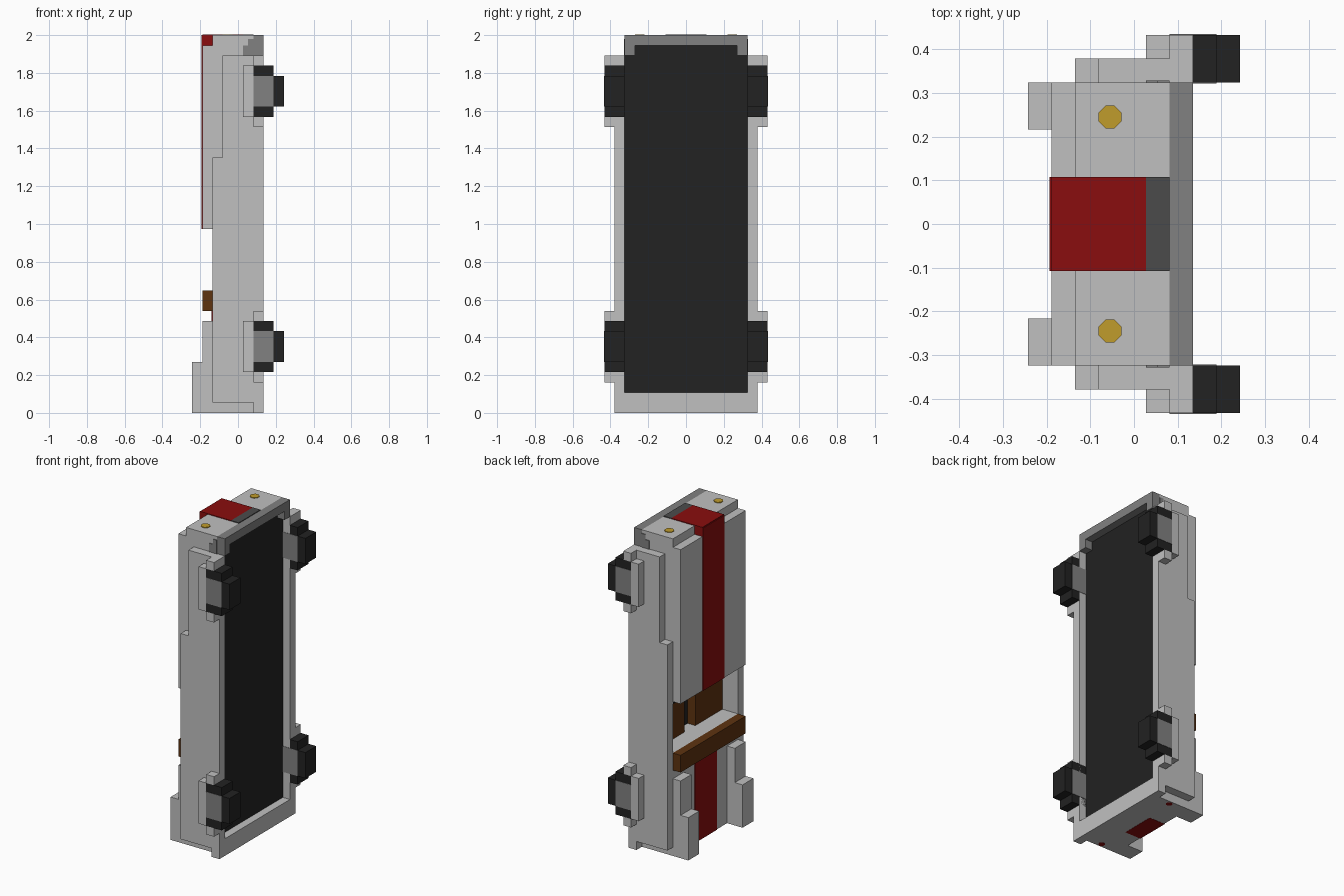
import bpy, bmesh, math
from mathutils import Matrix

cube = bpy.data.objects.get("Cube")
if cube:
    bpy.data.objects.remove(cube, do_unlink=True)

U = 2 / 37     # one grid block
T = 0.08       # plate thickness in blocks


def material(name, hexcode):
    rgb = [int(hexcode[i:i + 2], 16) / 255 for i in (0, 2, 4)]
    lin = [c / 12.92 if c <= 0.04045 else ((c + 0.055) / 1.055) ** 2.4 for c in rgb]
    m = bpy.data.materials.new(name)
    m.use_nodes = True
    m.diffuse_color = (*lin, 1)
    bsdf = next(n for n in m.node_tree.nodes if n.type == 'BSDF_PRINCIPLED')
    bsdf.inputs["Base Color"].default_value = (*lin, 1)
    return m


GREY = material("light grey", "C0C0C0")
MID = material("mid grey", "818181")
IRON = material("dark grey", "4B4B4B")
BLACK = material("black", "222222")
RED = material("red", "8A0D0E")
BROWN = material("brown", "5E3310")
YELLOW = material("yellow", "C09C2C")


def finish(name, bm, mat):
    mesh = bpy.data.meshes.new(name)
    bm.to_mesh(mesh)
    bm.free()
    mesh.materials.append(mat)
    ob = bpy.data.objects.new(name, mesh)
    bpy.context.collection.objects.link(ob)
    return ob


def boxes(name, mat, *blocks, mirror=False):
    """Join blocks given as (x0, x1, y0, y1, z0, z1) in grid units."""
    blocks = list(blocks)
    if mirror:
        blocks += [(a, b, 16 - d, 16 - c, e, f) for a, b, c, d, e, f in blocks]
    bm = bmesh.new()
    for x0, x1, y0, y1, z0, z1 in blocks:
        centre = Matrix.Translation((((x0 + x1) / 2 - 4.5) * U,
                                     ((y0 + y1) / 2 - 8) * U, (z0 + z1) / 2 * U))
        size = Matrix.Diagonal(((x1 - x0) * U, (y1 - y0) * U, (z1 - z0) * U, 1))
        bmesh.ops.create_cube(bm, size=1, matrix=centre @ size)
    return finish(name, bm, mat)


def lamps(name, mat, x, y, z, radius):
    """A pair of thin octagonal lamps, mirrored across the width."""
    bm = bmesh.new()
    for side in (-1, 1):
        place = Matrix.Translation((x, side * y, z)) @ Matrix.Rotation(math.pi / 8, 4, 'Z')
        bmesh.ops.create_cone(bm, cap_ends=True, segments=8, radius1=radius,
                              radius2=radius, depth=0.008, matrix=place)
    finish(name, bm, mat)


# Main body, standing on its tail
boxes("rear_body", GREY, (2, 6, 2, 14, 0, 12))
boxes("front_body", GREY, (2, 6, 2, 14, 18, 37))
boxes("side_panels", GREY, (2, 7, 1, 2, 1, 25), (3, 7, 1, 2, 25, 35), mirror=True)
boxes("rear_bumper", GREY, (6, 7, 1, 15, 0, 1), (6, 7, 2, 14, 1, 2))
boxes("hood_panels", GREY, (1, 2, 2, 6, 18, 36), mirror=True)
boxes("tail_fins", GREY, (1, 2, 2, 4, 0, 9), (0, 1, 2, 4, 0, 5), mirror=True)

# Front bumper, its side ends and the grille
boxes("front_bumper", MID, (6, 7, 2, 14, 36, 37), (6, 7, 2, 3, 35, 36), (6, 7, 13, 14, 35, 36))
boxes("bumper_ends", MID, (5, 6, 2 - T, 2.5, 35, 36), (5.5, 6, 2 - T, 2.5, 36, 36.6), mirror=True)
boxes("grille", IRON, (5, 6, 6, 10, 36.5, 37 + T))

# Underside
boxes("underbody", BLACK, (5.9, 6 + T, 2, 14, 2, 36))

# Red stripe over hood, nose, deck and tail
boxes("hood_stripe", RED, (1 - T, 2, 6, 10, 18, 37), (1, 5, 6, 10, 36.5, 37 + T))
boxes("deck_stripe", RED, (2 - T, 2.5, 6, 10, 0, 10), (2, 4, 6, 10, -T / 4, 0.5))

# Cockpit
boxes("cockpit_floor", BLACK, (5, 6, 2, 14, 12, 18))
boxes("dashboard", BLACK, (2, 5, 2, 14, 17.7, 18))
boxes("seats", BROWN, (4, 5, 2, 7, 12, 17.7), mirror=True)
boxes("rear_bar", BROWN, (1, 2, 2, 14, 10, 12))

# Lamps
lamps("headlights", YELLOW, -0.055, 0.245, 2.0, 0.028)
lamps("tail_lights", RED, -0.01, 0.30, 0.003, 0.02)

# Wheels with hubs and arches
for end, z in (("rear", 4), ("front", 29)):
    boxes(end + "_wheels", BLACK, (6, 8, 0, 2, z, z + 5), (8, 9, 0, 2, z + 1, z + 4), mirror=True)
    boxes(end + "_hubs", MID, (6, 8, -T / 2, 2 + T / 2, z + 1, z + 4), mirror=True)
    boxes(end + "_arches", GREY, (5, 6, 0, 1, z, z + 5), (6, 7, 0, 1, z - 1, z),
          (6, 7, 0, 1, z + 5, z + 6), mirror=True)
